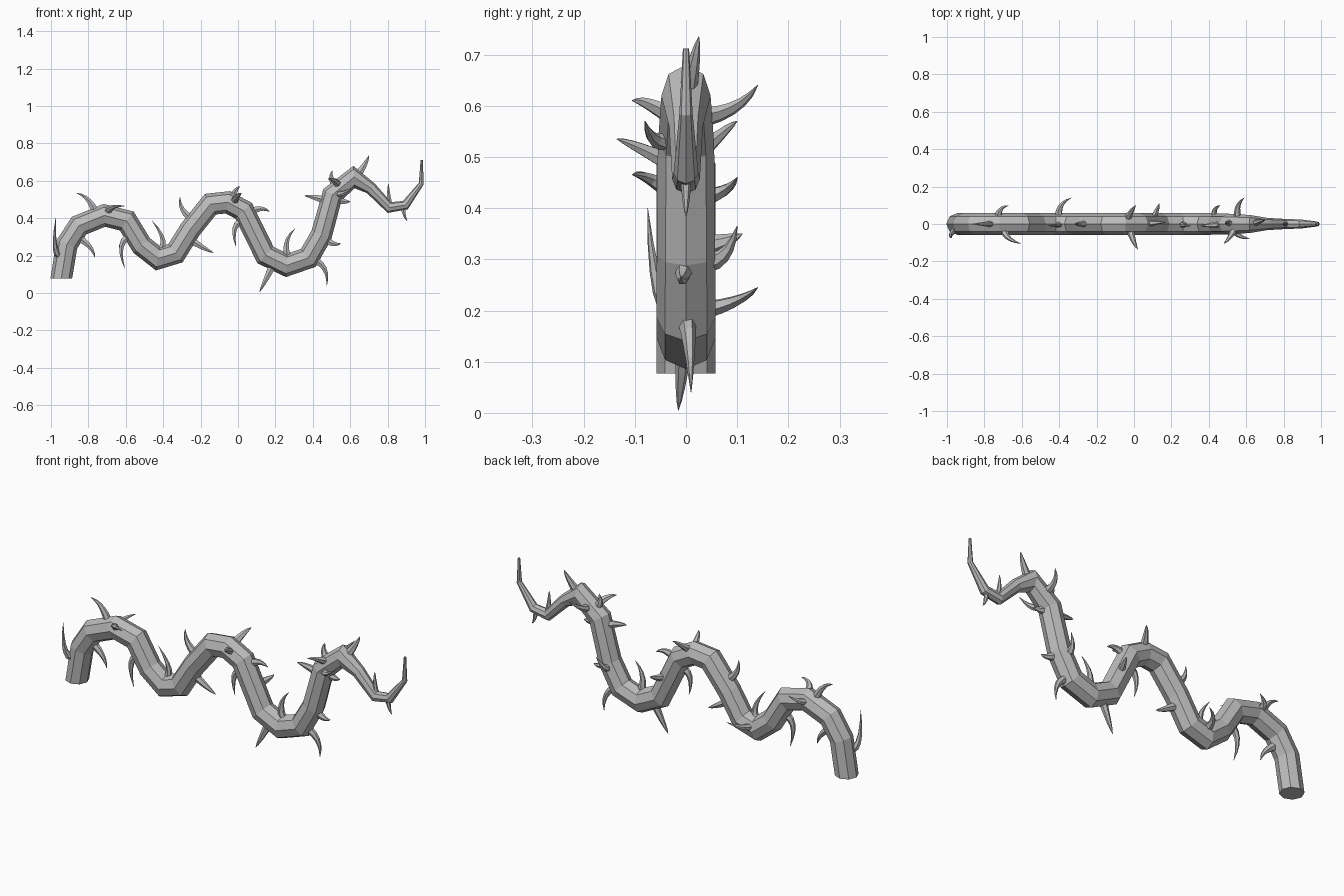
import bpy, bmesh, math
from mathutils import Vector

cube = bpy.data.objects.get("Cube")
if cube:
    bpy.data.objects.remove(cube)

grey = bpy.data.materials.new("stem_grey")
grey.use_nodes = True
colour = (0.5, 0.5, 0.5, 1)
grey.diffuse_color = colour
grey.node_tree.nodes["Principled BSDF"].inputs["Base Color"].default_value = colour

# Centreline of the vine: x, z, radius
PATH = [(-.945, .077, .058), (-.915, .26, .058), (-.85, .36, .058), (-.715, .415, .058),
        (-.595, .385, .058), (-.515, .254, .058), (-.427, .185, .058), (-.334, .213, .058),
        (-.255, .34, .058), (-.147, .475, .058), (-.055, .485, .058), (.03, .44, .058),
        (.09, .318, .058), (.147, .203, .058), (.26, .148, .058), (.376, .188, .058),
        (.446, .31, .057), (.505, .525, .055), (.62, .62, .048), (.71, .56, .033),
        (.81, .457, .027), (.895, .47, .024), (.98, .585, .013), (.982, .712, .006)]
points = [Vector((x, 0, z)) for x, z, r in PATH]
Y = Vector((0, 1, 0))


def add_object(name, bm):
    bmesh.ops.recalc_face_normals(bm, faces=bm.faces)
    mesh = bpy.data.meshes.new(name)
    bm.to_mesh(mesh)
    bm.free()
    mesh.materials.append(grey)
    obj = bpy.data.objects.new(name, mesh)
    bpy.context.collection.objects.link(obj)
    return obj


def loft(name, rings):
    """Skin a list of equal rings and close both ends."""
    bm = bmesh.new()
    loops = [[bm.verts.new(p) for p in ring] for ring in rings]
    count = len(loops[0])
    for a, b in zip(loops, loops[1:]):
        for i in range(count):
            j = (i + 1) % count
            bm.faces.new((a[i], a[j], b[j], b[i]))
    bm.faces.new(loops[0][::-1])
    bm.faces.new(loops[-1])
    return add_object(name, bm)


def ring(centre, u, v, sides):
    angles = [math.tau * i / sides for i in range(sides)]
    return [centre + u * math.cos(a) + v * math.sin(a) for a in angles]


# Eight-sided vine with mitred bends and a level foot
rings = []
for i, p in enumerate(points):
    before = (p - points[i - 1]).normalized() if i else Vector((0, 0, 1))
    after = (points[i + 1] - p).normalized() if i < len(points) - 1 else before
    if i == 0:
        after = before
    tangent = (before + after).normalized()
    across = Y.cross(tangent)
    radius = PATH[i][2]
    rings.append(ring(p, across * radius / before.dot(tangent), Y * radius, 8))
loft("vine_stem", rings)


def station(x):
    """Centre, direction and radius of the vine at a given x."""
    for i in range(len(points) - 1):
        a, b = points[i], points[i + 1]
        if a.x <= x <= b.x:
            t = (x - a.x) / (b.x - a.x)
            r = PATH[i][2] * (1 - t) + PATH[i + 1][2] * t
            return a.lerp(b, t), (b - a).normalized(), r


def thorn(name, x, tip):
    """Hooked thorn that leaves the vine squarely and bends to its tip."""
    centre, along, r = station(x)
    tip = Vector(tip)
    out = tip - centre
    out -= along * out.dot(along)
    height = out.length
    out.normalize()
    start = centre + out * r * 0.75
    bend = centre + out * (r + max(height - r, 0.02) * 0.65)
    base = min(0.021, r * 0.5)
    side = (tip - start).cross(out)
    side = side.normalized() if side.length > 1e-4 else along.cross(out)
    thorn_rings = []
    for k in range(6):
        t = k / 5
        p = start * (1 - t) ** 2 + bend * 2 * t * (1 - t) + tip * t * t
        d = ((bend - start) * (1 - t) + (tip - bend) * t).normalized()
        w = base * (1 - t) ** 0.8 + 0.0008
        thorn_rings.append(ring(p, side * w * 0.8, side.cross(d) * w, 6))
    loft(name, thorn_rings)


# Thorns: x on the vine, then the tip
UPPER = [(-.75, (-.865, 0, .535)), (-.44, (-.46, -.01, .387)), (-.225, (-.31, 0, .515)),
         (.04, (.17, .01, .435)), (.28, (.305, -.01, .345)), (.495, (.355, -.01, .52)),
         (.54, (.505, .01, .655)), (.63, (.70, .025, .735)), (.815, (.805, 0, .585))]
LOWER = [(-.88, (-.765, -.01, .19)), (-.555, (-.605, -.01, .13)), (-.28, (-.13, 0, .215)),
         (.05, (-.01, -.01, .245)), (.2, (.115, -.015, .005)), (.38, (.475, .01, .04)),
         (.44, (.55, -.01, .265)), (.5, (.6, 0, .49)), (.88, (.905, 0, .385))]
FRONT = [(-.925, (-.975, -.075, .4)), (-.7, (-.605, -.105, .465)), (-.03, (.02, -.135, .535)),
         (.55, (.48, -.105, .61)), (.53, (.62, -.08, .57))]
BACK = [(-.72, (-.67, .1, .46)), (-.4, (-.335, .14, .245)), (-.05, (.01, .1, .57)),
        (.09, (.135, .11, .35)), (.435, (.46, .1, .365)), (.56, (.59, .14, .64))]
for place, group in (("upper", UPPER), ("lower", LOWER), ("front", FRONT), ("back", BACK)):
    for n, (x, tip) in enumerate(group, 1):
        thorn(f"{place}_thorn_{n}", x, tip)
